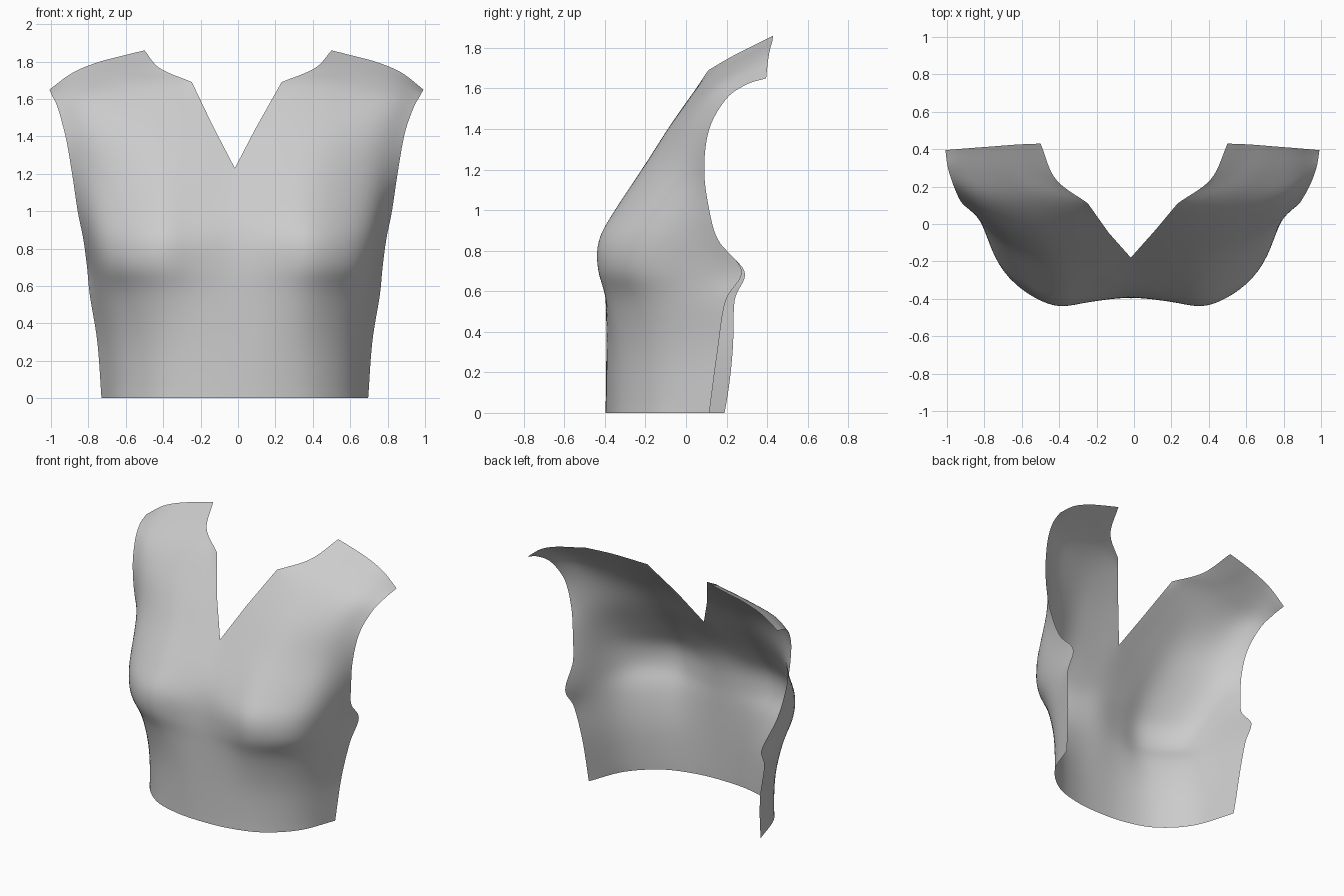
import bpy, bmesh
from mathutils import Vector

if "Cube" in bpy.data.objects:
    bpy.data.objects.remove(bpy.data.objects["Cube"])

# Cross-sections of one half, from centre/neckline out to side/armhole edge
# Level rows: height, then (x, y) points
level_rows = [
    (0.00, [(0, -.397), (.22, -.378), (.43, -.305), (.61, -.135), (.713, .115)]),
    (0.30, [(0, -.393), (.22, -.380), (.43, -.312), (.625, -.13), (.735, .155)]),
    (0.55, [(0, -.393), (.22, -.395), (.43, -.365), (.665, -.16), (.775, .195)]),
    (0.70, [(0, -.393), (.22, -.415), (.44, -.425), (.70, -.215), (.79, .275)]),
    (0.85, [(0, -.378), (.22, -.408), (.44, -.425), (.715, -.215), (.81, .16)]),
    (1.00, [(0, -.325), (.22, -.338), (.43, -.342), (.715, -.165), (.84, .115)]),
]
# Chest and shoulder rows: (x, y, z) points
shoulder_rows = [
    [(0, -.18, 1.23), (.22, -.195, 1.23), (.45, -.19, 1.225), (.71, -.07, 1.21), (.87, .09, 1.2)],
    [(.12, -.045, 1.46), (.3, -.05, 1.46), (.5, -.045, 1.45), (.74, .015, 1.43), (.905, .115, 1.4)],
    [(.24, .11, 1.69), (.4, .11, 1.665), (.58, .11, 1.63), (.81, .135, 1.595), (.95, .2, 1.55)],
    [(.415, .24, 1.765), (.53, .25, 1.745), (.68, .255, 1.72), (.85, .27, 1.68), (.985, .3, 1.62)],
    [(.5, .43, 1.86), (.62, .425, 1.83), (.75, .415, 1.795), (.88, .405, 1.74), (1, .395, 1.65)],
]
rows = [[Vector((x, y, z)) for x, y in pts] for z, pts in level_rows]
rows += [[Vector(p) for p in pts] for pts in shoulder_rows]
STEPS = 8
NECK_ROW = len(level_rows)  # row at the bottom of the V


def spline(pts, mirror_start=False):
    """Smooth curve passing through all points."""
    first = 2 * pts[0] - pts[1]
    if mirror_start:
        first = Vector((-pts[1].x, pts[1].y, pts[1].z))
    p = [first] + pts + [2 * pts[-1] - pts[-2]]
    out = []
    for i in range(1, len(p) - 2):
        a, b, c, d = p[i - 1:i + 3]
        for k in range(STEPS):
            t = k / STEPS
            out.append(0.5 * (2 * b + (c - a) * t + (2 * a - 5 * b + 4 * c - d) * t * t
                              + (3 * b - a - 3 * c + d) * t ** 3))
    return out + [pts[-1].copy()]


def surface_grid():
    columns = [spline(list(col)) for col in zip(*rows)]
    # Neckline: straight V, corner at the collarbone, curved to the shoulder
    inner = columns[0]
    for r in range(len(inner)):
        i, k = divmod(r, STEPS)
        if r <= NECK_ROW * STEPS:
            inner[r].x = 0
        elif i < NECK_ROW + 2:
            inner[r] = rows[i][0].lerp(rows[i + 1][0], k / STEPS)
    collar = [rows[i][0] for i in range(NECK_ROW + 2, len(rows))]
    inner[(NECK_ROW + 2) * STEPS:] = spline(collar)
    return [spline(list(row), r <= NECK_ROW * STEPS)
            for r, row in enumerate(zip(*columns))]


# Both halves of the bodice front, welded below the V neck
bm = bmesh.new()
grid = surface_grid()
for side in (1, -1):
    made = []
    for row in grid:
        line = []
        for i, p in enumerate(row):
            u = i / (len(row) - 1)
            x = side * p.x - 0.017 * min(1, max(0, (1.85 - p.z) / 0.4))
            y = p.y
            if side < 0 and p.z < 0.75:  # the left side seam wraps further back
                y += u ** 4 * (0.75 - p.z) * (0.1 + 0.22 * p.z)
            line.append(bm.verts.new((x, y, p.z)))
        made.append(line)
    for r in range(len(made) - 1):
        for i in range(len(made[0]) - 1):
            quad = [made[r][i], made[r][i + 1], made[r + 1][i + 1], made[r + 1][i]]
            bm.faces.new(quad if side > 0 else quad[::-1])
bmesh.ops.remove_doubles(bm, verts=bm.verts, dist=0.0005)

# Relax the cloth, keeping its edges in place
inside = [v for v in bm.verts if not v.is_boundary]
for _ in range(12):
    bmesh.ops.smooth_vert(bm, verts=inside, factor=0.5,
                          use_axis_x=True, use_axis_y=True, use_axis_z=True)

mesh = bpy.data.meshes.new("bodice_front")
bm.to_mesh(mesh)
bm.free()
for poly in mesh.polygons:
    poly.use_smooth = True
bodice = bpy.data.objects.new("bodice_front", mesh)
bpy.context.collection.objects.link(bodice)
